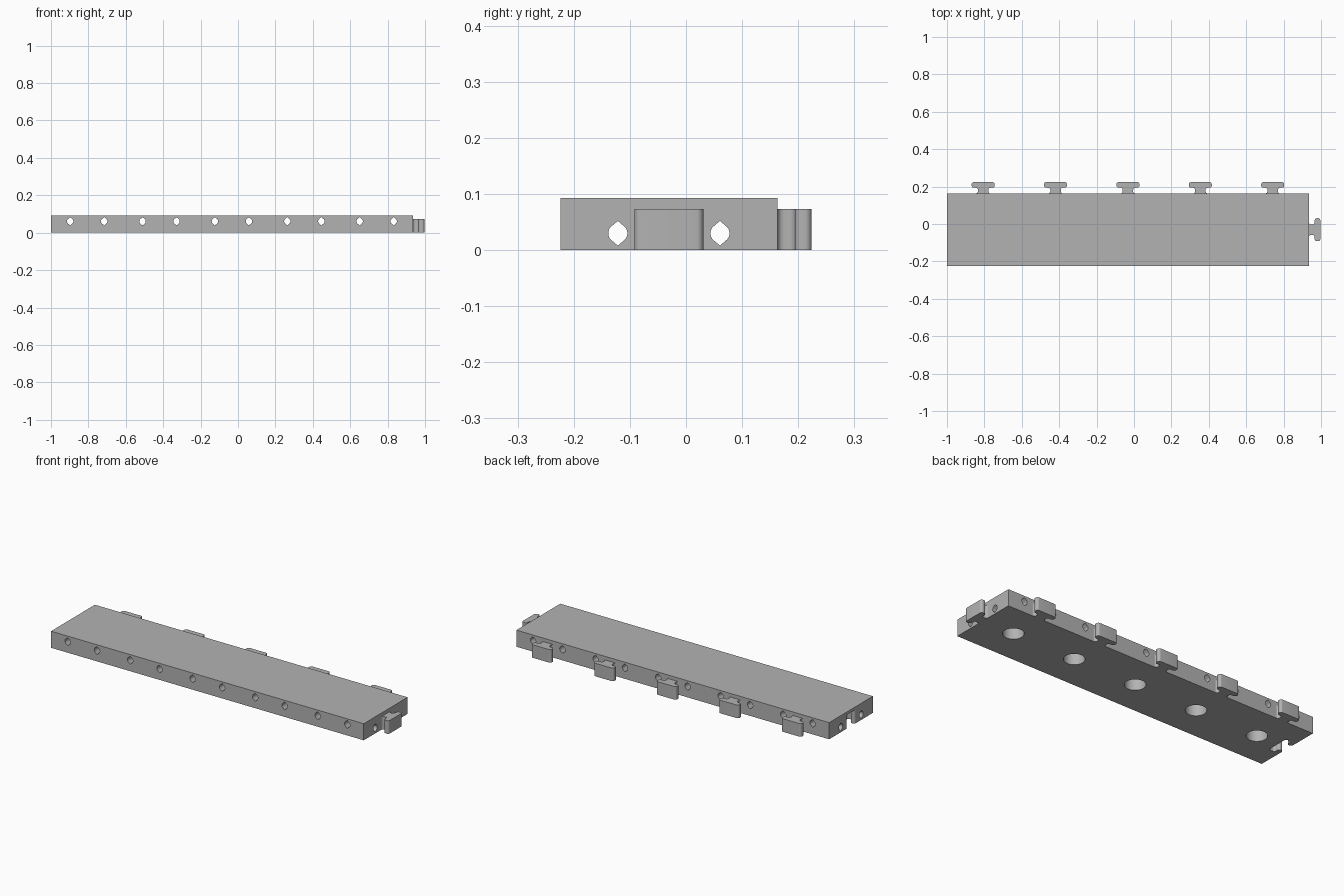
import bpy, bmesh, math
from mathutils import Matrix, Vector

cube = bpy.data.objects.get("Cube")
if cube:
    bpy.data.objects.remove(cube, do_unlink=True)

TILE, COUNT = 0.387, 5
X0, X1 = -1.0, -1.0 + TILE * COUNT
Y0, Y1 = -0.224, -0.224 + TILE
YC = (Y0 + Y1) / 2
HEIGHT, JOINT = 0.093, 0.073
CENTRES = [X0 + TILE * (i + 0.5) for i in range(COUNT)]

grey = bpy.data.materials.new("plain_grey")
grey.use_nodes = True
colour = (0.45, 0.45, 0.45, 1)
grey.diffuse_color = colour
grey.node_tree.nodes["Principled BSDF"].inputs["Base Color"].default_value = colour


def prism(name, outline, depth, matrix=Matrix()):
    """Extrude a flat outline along its local z, then place it."""
    bm = bmesh.new()
    face = bm.faces.new([bm.verts.new((x, y, 0)) for x, y in outline])
    result = bmesh.ops.extrude_face_region(bm, geom=[face])
    verts = [v for v in result["geom"] if isinstance(v, bmesh.types.BMVert)]
    bmesh.ops.translate(bm, vec=(0, 0, depth), verts=verts)
    bmesh.ops.transform(bm, matrix=matrix, verts=bm.verts)
    bmesh.ops.recalc_face_normals(bm, faces=bm.faces)
    mesh = bpy.data.meshes.new(name)
    bm.to_mesh(mesh)
    bm.free()
    mesh.materials.append(grey)
    obj = bpy.data.objects.new(name, mesh)
    bpy.context.collection.objects.link(obj)
    return obj


def arc(cx, cy, r, start, end, steps=8):
    angles = [math.radians(start + (end - start) * i / steps) for i in range(steps + 1)]
    return [(cx + r * math.cos(a), cy + r * math.sin(a)) for a in angles]


def tee(gap=0.0, base=0.0):
    """Rounded T outline: flared neck at y = 0, wide head at the far end."""
    neck, head, tip = 0.028 + gap, 0.0615 + gap, 0.061 + gap
    half = [(neck + 0.012, base)] if base else []
    half += arc(neck + 0.012, 0.012, 0.012, 270, 180)
    half += arc(neck + 0.012, 0.019 - gap, 0.012, 180, 90)
    half += arc(head - 0.012, 0.043 - gap, 0.012, 270, 360)
    half += arc(head - 0.012, tip - 0.012, 0.012, 0, 90)
    return half + [(-x, y) for x, y in reversed(half)]


def shade(obj):
    bpy.ops.object.select_all(action="DESELECT")
    obj.select_set(True)
    bpy.context.view_layer.objects.active = obj
    bpy.ops.object.shade_smooth_by_angle(angle=math.radians(35))


# Pointed-oval wire channel and round pocket outlines
channel = arc(0, 0, 0.017, -40, 40) + [(0, 0.022)] + arc(0, 0, 0.017, 140, 220) + [(0, -0.022)]
pocket = arc(0, 0, 0.053, 0, 348.75, 31)
along_x = Matrix(((0, 0, 1, 0), (1, 0, 0, 0), (0, 1, 0, 0), (0, 0, 0, 1)))
along_y = Matrix(((1, 0, 0, 0), (0, 0, 1, 0), (0, 1, 0, 0), (0, 0, 0, 1)))
turn_right = Matrix.Rotation(-math.pi / 2, 4, "Z")

# Main slab
body = prism("strip_body", [(X0, Y0), (X1, Y0), (X1, Y1), (X0, Y1)], HEIGHT)

# Cutters: cross channels, long channels, underside pockets, end socket
cutters = []
for side in (-0.091, 0.091):
    for x in CENTRES:
        place = Matrix.Translation((x + side, Y0 - 0.1, 0.061)) @ along_y
        cutters.append(prism("cross_channel_cutter", channel, TILE + 0.2, place))
    place = Matrix.Translation((X0 - 0.1, YC + side, 0.03)) @ along_x
    cutters.append(prism("long_channel_cutter", channel, X1 - X0 + 0.2, place))
for x in CENTRES:
    place = Matrix.Translation((x, YC, -0.05))
    cutters.append(prism("pocket_cutter", pocket, 0.05 + JOINT, place))
place = Matrix.Translation((X0, YC, -0.05)) @ turn_right
cutters.append(prism("socket_cutter", tee(0.003, -0.03), 0.054 + JOINT, place))

for cutter in cutters:
    mod = body.modifiers.new("cut", "BOOLEAN")
    mod.operation = "DIFFERENCE"
    mod.solver = "EXACT"
    mod.object = cutter
bpy.context.view_layer.update()
cut_mesh = bpy.data.meshes.new_from_object(
    body.evaluated_get(bpy.context.evaluated_depsgraph_get()))
body.modifiers.clear()
body.data = cut_mesh
for cutter in cutters:
    bpy.data.objects.remove(cutter, do_unlink=True)
shade(body)

# Connectors along the back and on the left end
for i, x in enumerate(CENTRES):
    shade(prism(f"back_connector_{i + 1}", tee(), JOINT, Matrix.Translation((x, Y1, 0))))
shade(prism("end_connector", tee(), JOINT, Matrix.Translation((X1, YC, 0)) @ turn_right))
